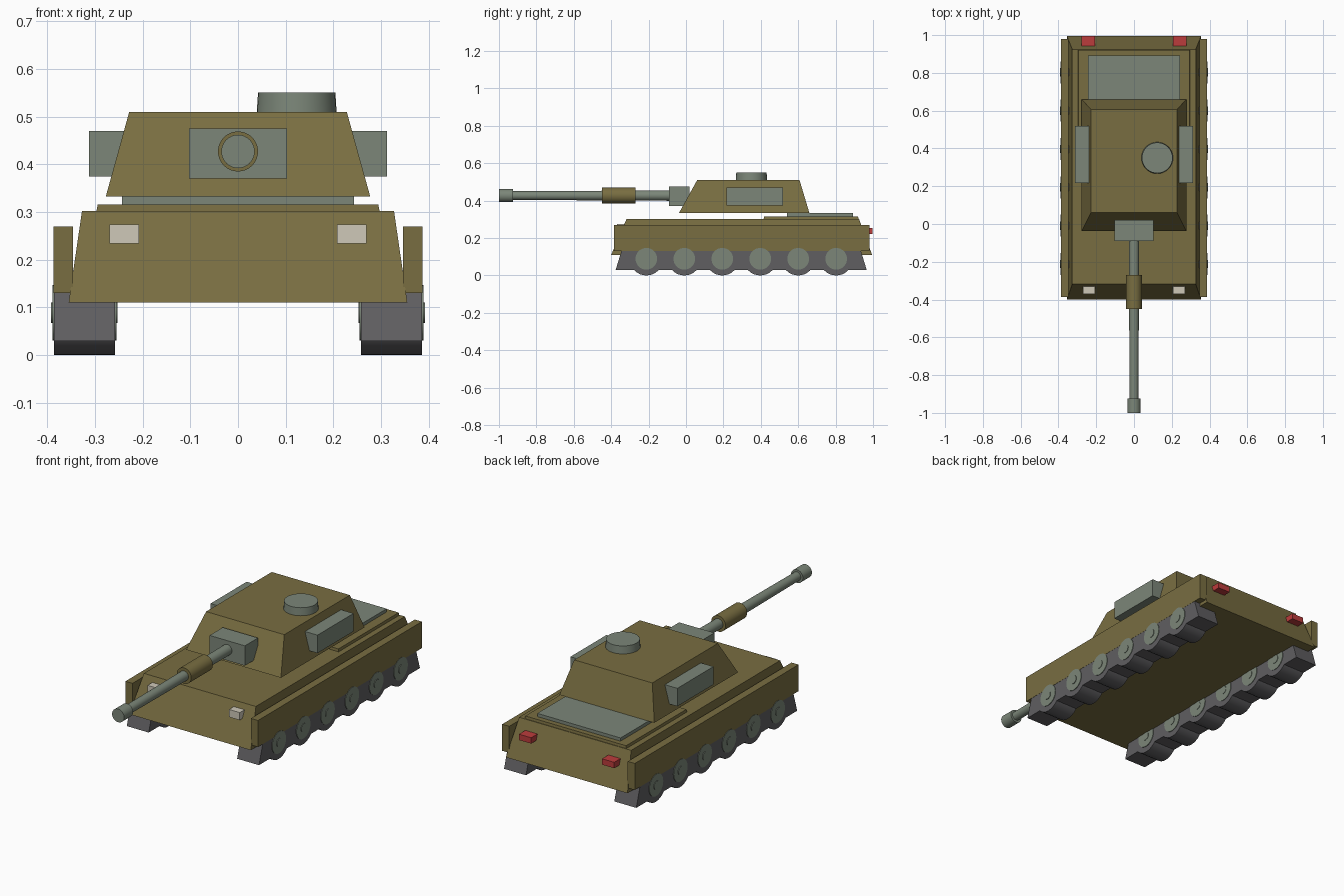
import bpy
import bmesh
from mathutils import Matrix, Vector

cube = bpy.data.objects.get("Cube")
if cube:
    bpy.data.objects.remove(cube, do_unlink=True)


def material(name, rgb):
    mat = bpy.data.materials.new(name)
    mat.use_nodes = True
    mat.diffuse_color = (*rgb, 1)
    mat.node_tree.nodes["Principled BSDF"].inputs["Base Color"].default_value = (*rgb, 1)
    return mat


olive = material("olive", (0.19, 0.155, 0.053))
steel = material("grey green", (0.20, 0.24, 0.19))
rubber = material("dark grey", (0.115, 0.113, 0.12))
lamp = material("warm white", (0.62, 0.58, 0.48))
red = material("red", (0.50, 0.045, 0.045))


def finish(name, bm, mat):
    bmesh.ops.recalc_face_normals(bm, faces=bm.faces[:])
    mesh = bpy.data.meshes.new(name)
    bm.to_mesh(mesh)
    bm.free()
    mesh.materials.append(mat)
    obj = bpy.data.objects.new(name, mesh)
    bpy.context.collection.objects.link(obj)
    return obj


def block(name, mat, x, y, z, top_x=None, top_y=None):
    """Box from ranges; the top may have its own x and y ranges."""
    bm = bmesh.new()
    bmesh.ops.create_cube(bm, size=1)
    for v in bm.verts:
        upper = v.co.z > 0
        rx = top_x if upper and top_x else x
        ry = top_y if upper and top_y else y
        v.co = Vector((rx[v.co.x > 0], ry[v.co.y > 0], z[upper]))
    return finish(name, bm, mat)


def drum(name, mat, start, end, r1, r2=None):
    """Round part running from start to end."""
    start, end = Vector(start), Vector(end)
    axis = end - start
    bm = bmesh.new()
    turn = axis.to_track_quat('Z', 'Y').to_matrix().to_4x4()
    bmesh.ops.create_cone(bm, cap_ends=True, segments=32, radius1=r1,
                          radius2=r1 if r2 is None else r2, depth=axis.length,
                          matrix=Matrix.Translation((start + end) / 2) @ turn)
    obj = finish(name, bm, mat)
    bpy.ops.object.select_all(action='DESELECT')
    obj.select_set(True)
    bpy.context.view_layer.objects.active = obj
    bpy.ops.object.shade_smooth_by_angle()
    return obj


def sided(side, a, b):
    return tuple(sorted((side * a, side * b)))


# Hull and engine deck
block("hull", olive, (-0.355, 0.355), (-0.40, 0.995), (0.11, 0.302),
      (-0.327, 0.327), (-0.318, 0.925))
block("rear_deck", olive, (-0.297, 0.297), (0.415, 0.922), (0.30, 0.316),
      (-0.294, 0.294), (0.417, 0.92))
block("engine_cover", steel, (-0.243, 0.243), (0.54, 0.893), (0.314, 0.333))

# Turret with cupola and gun mount
block("turret", olive, (-0.277, 0.277), (-0.038, 0.66), (0.333, 0.51),
      (-0.228, 0.228), (0.06, 0.607))
drum("cupola", steel, (0.123, 0.35, 0.505), (0.123, 0.35, 0.551), 0.084, 0.081)
block("gun_mantlet", steel, (-0.103, 0.103), (-0.09, 0.02), (0.37, 0.475))

# Gun
gun_z = 0.427
drum("gun_barrel", steel, (0, -0.05, gun_z), (0, -0.95, gun_z), 0.028, 0.023)
drum("barrel_sleeve", olive, (0, -0.27, gun_z), (0, -0.45, gun_z), 0.042)
drum("muzzle", steel, (0, -0.925, gun_z), (0, -1.0, gun_z), 0.035)

# Parts on both sides
for side, label in ((1, "left"), (-1, "right")):
    block(f"{label}_skirt", olive, sided(side, 0.346, 0.387), (-0.386, 0.98), (0.13, 0.27))
    block(f"{label}_track", rubber, sided(side, 0.258, 0.386), (-0.376, 0.966), (0.03, 0.131),
          None, (-0.345, 0.935))
    block(f"{label}_turret_box", steel, sided(side, 0.23, 0.312), (0.217, 0.518), (0.375, 0.47))
    block(f"{label}_headlight", lamp, sided(side, 0.207, 0.269), (-0.37, -0.33), (0.234, 0.274))
    block(f"{label}_tail_light", red, sided(side, 0.207, 0.278), (0.93, 0.996), (0.222, 0.253))
    for i in range(6):
        y, z = -0.212 + i * 0.203, 0.089
        for part, mat, inner, outer, radius in (
                ("tyre", rubber, 0.258, 0.386, 0.089),
                ("hub", steel, 0.255, 0.389, 0.058),
                ("hub_cap", steel, 0.253, 0.392, 0.022)):
            drum(f"{label}_{part}_{i + 1}", mat, (side * inner, y, z),
                 (side * outer, y, z), radius)
